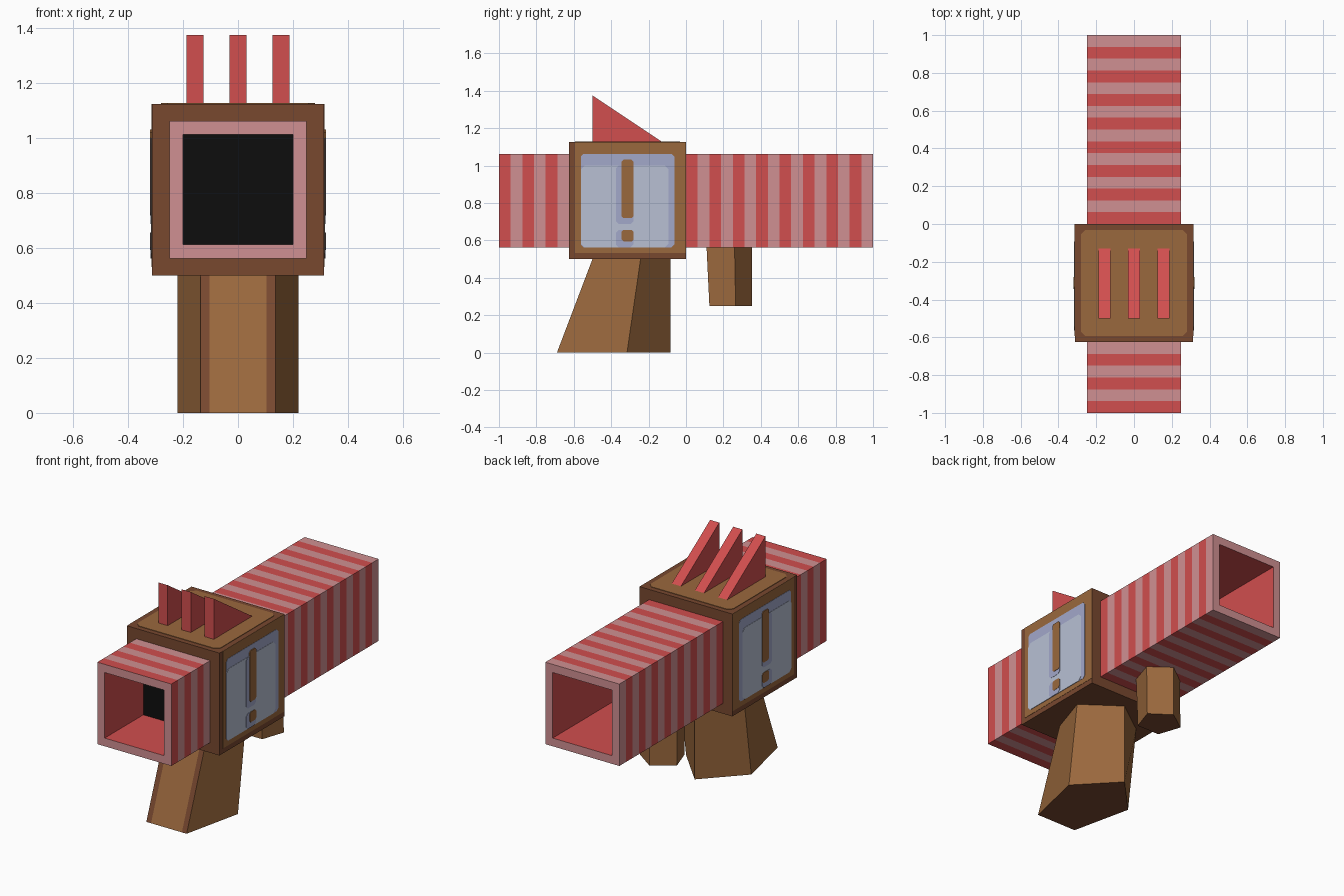
import bpy, bmesh, math

if "Cube" in bpy.data.objects:
    bpy.data.objects.remove(bpy.data.objects["Cube"])


def material(name, hex_code):
    srgb = [int(hex_code[i:i + 2], 16) / 255 for i in (0, 2, 4)]
    lin = [c / 12.92 if c <= 0.04045 else ((c + 0.055) / 1.055) ** 2.4 for c in srgb]
    m = bpy.data.materials.new(name)
    m.diffuse_color = (*lin, 1)
    m.use_nodes = True
    m.node_tree.nodes["Principled BSDF"].inputs["Base Color"].default_value = m.diffuse_color
    return m


RED = material("red", "D14E4E")
PINK = material("dusty pink", "D09092")
BROWN = material("light brown", "9A683D")
DARK = material("dark brown", "78482F")
GLASS = material("pale glass", "B8C0D4")
SHADE = material("violet glass", "A2A8CA")
BLACK = material("black", "0D0D0D")


def finish(name, bm, mats, rule=None):
    bmesh.ops.recalc_face_normals(bm, faces=bm.faces)
    bm.normal_update()
    for f in bm.faces:
        if rule:
            f.material_index = rule(f)
    me = bpy.data.meshes.new(name)
    bm.to_mesh(me)
    bm.free()
    for m in mats:
        me.materials.append(m)
    ob = bpy.data.objects.new(name, me)
    bpy.context.collection.objects.link(ob)
    return ob


def loft(name, rings, mats, rule=None):
    """Join two matching outlines into a closed solid."""
    bm = bmesh.new()
    a, b = [[bm.verts.new(p) for p in ring] for ring in rings]
    n = len(a)
    bm.faces.new(a)
    bm.faces.new(b)
    for i in range(n):
        j = (i + 1) % n
        bm.faces.new((a[i], a[j], b[j], b[i]))
    return finish(name, bm, mats, rule)


def rect(u0, u1, v0, v1, c=0):
    """Rectangle outline with optional clipped corners."""
    if not c:
        return [(u0, v0), (u1, v0), (u1, v1), (u0, v1)]
    return [(u0 + c, v0), (u1 - c, v0), (u1, v0 + c), (u1, v1 - c),
            (u1 - c, v1), (u0 + c, v1), (u0, v1 - c), (u0, v0 + c)]


def prism_x(name, outline, x0, x1, mat):
    return loft(name, [[(x, y, z) for y, z in outline] for x in (x0, x1)], [mat])


def prism_z(name, outline, z0, z1, mat):
    return loft(name, [[(x, y, z) for x, y in outline] for z in (z0, z1)], [mat])


# Striped square tube halves, hollow, with a pink rim at the open end
def tube(name, y0, y1, rim_y):
    bm = bmesh.new()
    step = 0.0625
    count = round((y1 - y0) / step)

    def ring(h, y):
        return [bm.verts.new((sx * h, y, 0.8125 + sz * h))
                for sx, sz in ((-1, -1), (1, -1), (1, 1), (-1, 1))]

    outer = [ring(0.25, y0 + i * step) for i in range(count + 1)]
    inner = [ring(0.2, y0), ring(0.2, y1)]
    end = 0 if rim_y == y0 else -1
    for i in range(4):
        j = (i + 1) % 4
        for k in range(count):
            p, q = outer[k], outer[k + 1]
            f = bm.faces.new((p[i], p[j], q[j], q[i]))
        p, q = inner
        bm.faces.new((p[i], q[i], q[j], p[j]))
        p, q = outer[end], inner[end]
        bm.faces.new((p[i], q[i], q[j], p[j]))

    def rule(f):
        c = f.calc_center_median()
        if abs(f.normal.y) > 0.5:
            return 1
        if max(abs(c.x), abs(c.z - 0.8125)) < 0.22:
            return 0
        return math.floor((c.y + 1) / step) % 2

    finish(name, bm, [RED, PINK], rule)


tube("front_tube", -1, -0.625, -1)
tube("rear_tube", 0, 1, 1)

# Central housing and the black blanks closing the tube
prism_x("housing", rect(-0.625, 0, 0.5, 1.125), -0.3125, 0.3125, DARK)
prism_x("tube_blank", rect(-0.628, 0.003, 0.6125, 1.0125), -0.2, 0.2, BLACK)
prism_z("top_panel", rect(-0.281, 0.281, -0.594, -0.031, 0.025), 1.12, 1.128, BROWN)


# Thin side panels laid out on a 20 x 20 grid, mirrored to both sides
def side_plate(name, c0, c1, r0, r1, clip, layer, mat):
    outline = rect(-0.625 + c0 / 32, -0.625 + c1 / 32,
                   1.125 - r1 / 32, 1.125 - r0 / 32, clip)
    ob = prism_x(name, outline, 0.3115, 0.3125 + layer * 0.0016, mat)
    ob.modifiers.new("mirror", 'MIRROR')


side_plate("side_frame", 1, 20, 0, 19, 0, 1, BROWN)
side_plate("window_shade", 2, 18, 2, 18, 0.015, 2, SHADE)
side_plate("window_glass", 2, 17, 4, 18, 0.02, 3, GLASS)
side_plate("bar_shadow", 8, 11, 4, 14, 0.015, 4, SHADE)
side_plate("dot_shadow", 8, 11, 15, 18, 0.015, 4, SHADE)
side_plate("gauge_bar", 9, 11, 3, 13, 0.01, 5, BROWN)
side_plate("gauge_dot", 9, 11, 15, 17, 0.01, 5, BROWN)

# Three triangular fins
for label, x in (("left", -0.156), ("middle", 0), ("right", 0.156)):
    prism_x(label + "_fin", [(-0.5, 1.12), (-0.5, 1.375), (-0.125, 1.125), (-0.125, 1.12)],
            x - 0.031, x + 0.031, RED)


# Five-sided grips: flat front, pointed back, raked front edge
def grip(name, radius, back, top_front, low_front, z_top, z_low, trim):
    half = radius * math.sin(math.radians(36))
    wide = radius * math.sin(math.radians(72))

    def ring(front, z):
        mid = back - (back - front) * 0.382
        pts = [(-wide, mid), (-half, front), (-half + trim, front),
               (half - trim, front), (half, front), (wide, mid), (0, back)]
        if not trim:
            pts = pts[:2] + pts[4:]
        return [(x, y, z) for x, y in pts]

    def rule(f):
        c = f.calc_center_median()
        if f.normal.z < -0.9:
            return 1
        edge = trim and half - trim < abs(c.x) < half and f.normal.y < -0.85
        return 1 if edge else 0

    loft(name, [ring(low_front, z_low), ring(top_front, z_top)], [BROWN, DARK], rule)


grip("rear_handle", 0.2315, -0.084, -0.5, -0.69, 0.5, 0, 0.032)
grip("fore_grip", 0.13, 0.352, 0.11, 0.125, 0.5625, 0.25, 0)
